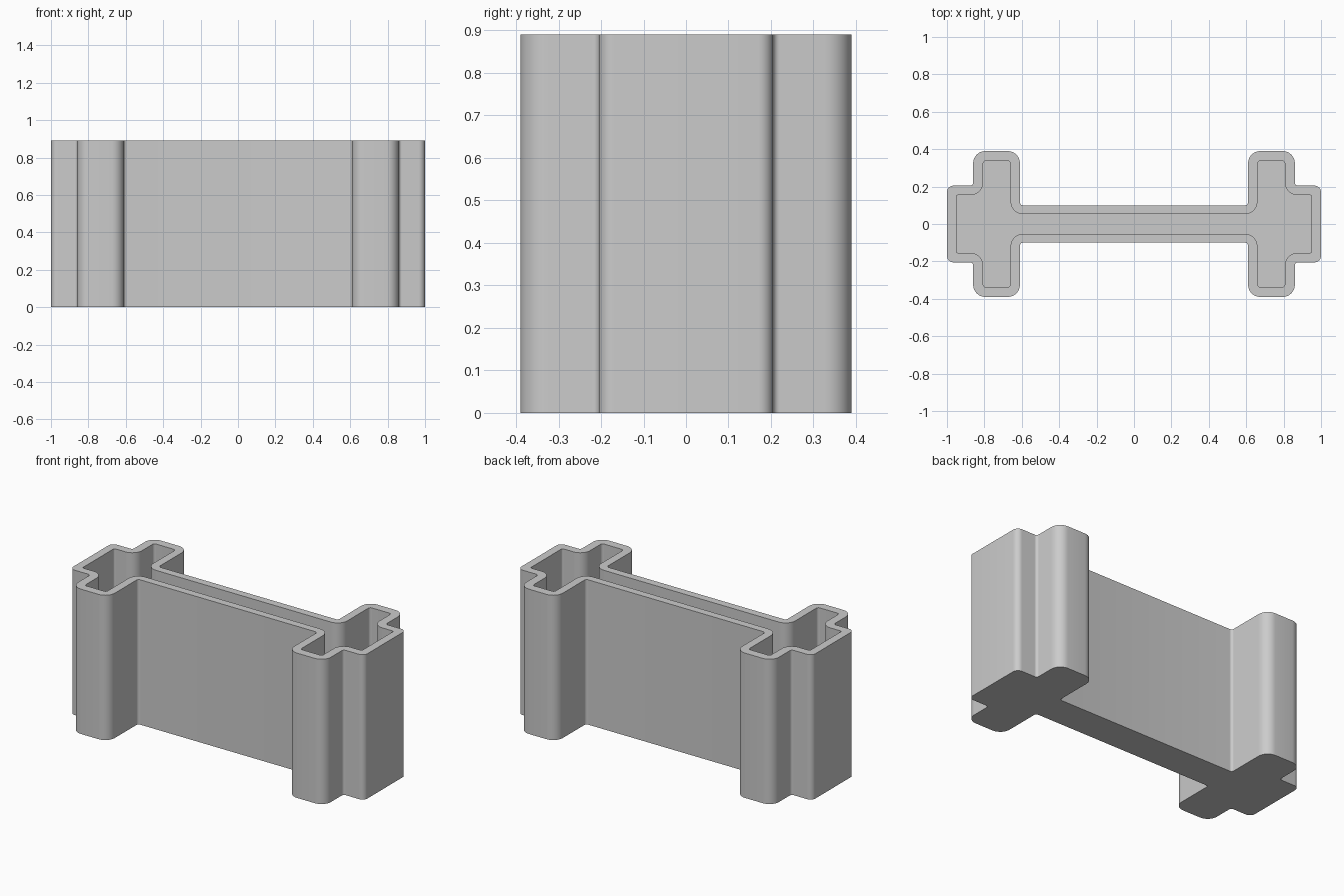
import bpy, bmesh, math
from mathutils import Vector

HEIGHT, FLOOR, SEGMENTS = 0.89, 0.05, 8

cube = bpy.data.objects.get("Cube")
if cube:
    bpy.data.objects.remove(cube, do_unlink=True)

# Quarter profiles: corner x, corner y, fillet radius
OUTER = [(0.61, 0.10, 0.016), (0.61, 0.39, 0.065), (0.86, 0.39, 0.065),
         (0.86, 0.205, 0.016), (1.0, 0.205, 0.035)]
INNER = [(0.66, 0.053, 0.066), (0.66, 0.337, 0.015), (0.807, 0.337, 0.015),
         (0.807, 0.155, 0.066), (0.95, 0.155, 0.01)]


def mirrored(quarter):
    """Complete a quarter profile into a closed loop of corners."""
    half = quarter + [(x, -y, r) for x, y, r in reversed(quarter)]
    return half + [(-x, y, r) for x, y, r in reversed(half)]


def rounded(corners):
    """Replace each right-angled corner with a fillet arc."""
    points = []
    for i, (x, y, r) in enumerate(corners):
        corner = Vector((x, y))
        before = (Vector(corners[i - 1][:2]) - corner).normalized()
        after = (Vector(corners[(i + 1) % len(corners)][:2]) - corner).normalized()
        centre = corner + (before + after) * r
        for k in range(SEGMENTS + 1):
            a = math.pi / 2 * k / SEGMENTS
            points.append(centre - after * r * math.cos(a) - before * r * math.sin(a))
    return points


def ring(bm, points, z):
    return [bm.verts.new((p.x, p.y, z)) for p in points]


def bridge(bm, a, b):
    for i in range(len(a)):
        j = (i + 1) % len(a)
        bm.faces.new((a[i], a[j], b[j], b[i]))


# Hollow body: base, outside wall, rim, inside wall and floor
outer, inner = rounded(mirrored(OUTER)), rounded(mirrored(INNER))
bm = bmesh.new()
rings = [ring(bm, outer, 0), ring(bm, outer, HEIGHT),
         ring(bm, inner, HEIGHT), ring(bm, inner, FLOOR)]
for lower, upper in zip(rings, rings[1:]):
    bridge(bm, lower, upper)
bm.faces.new(rings[0])
bm.faces.new(rings[-1])
bmesh.ops.recalc_face_normals(bm, faces=bm.faces)

mesh = bpy.data.meshes.new("hollow_body")
bm.to_mesh(mesh)
bm.free()
body = bpy.data.objects.new("hollow_body", mesh)
bpy.context.collection.objects.link(body)

# Plain grey material
grey = bpy.data.materials.new("plain_grey")
grey.use_nodes = True
colour = (0.6, 0.6, 0.6, 1)
grey.diffuse_color = colour
grey.node_tree.nodes["Principled BSDF"].inputs["Base Color"].default_value = colour
mesh.materials.append(grey)

bpy.context.view_layer.objects.active = body
body.select_set(True)
bpy.ops.object.shade_smooth_by_angle(angle=math.radians(30))
